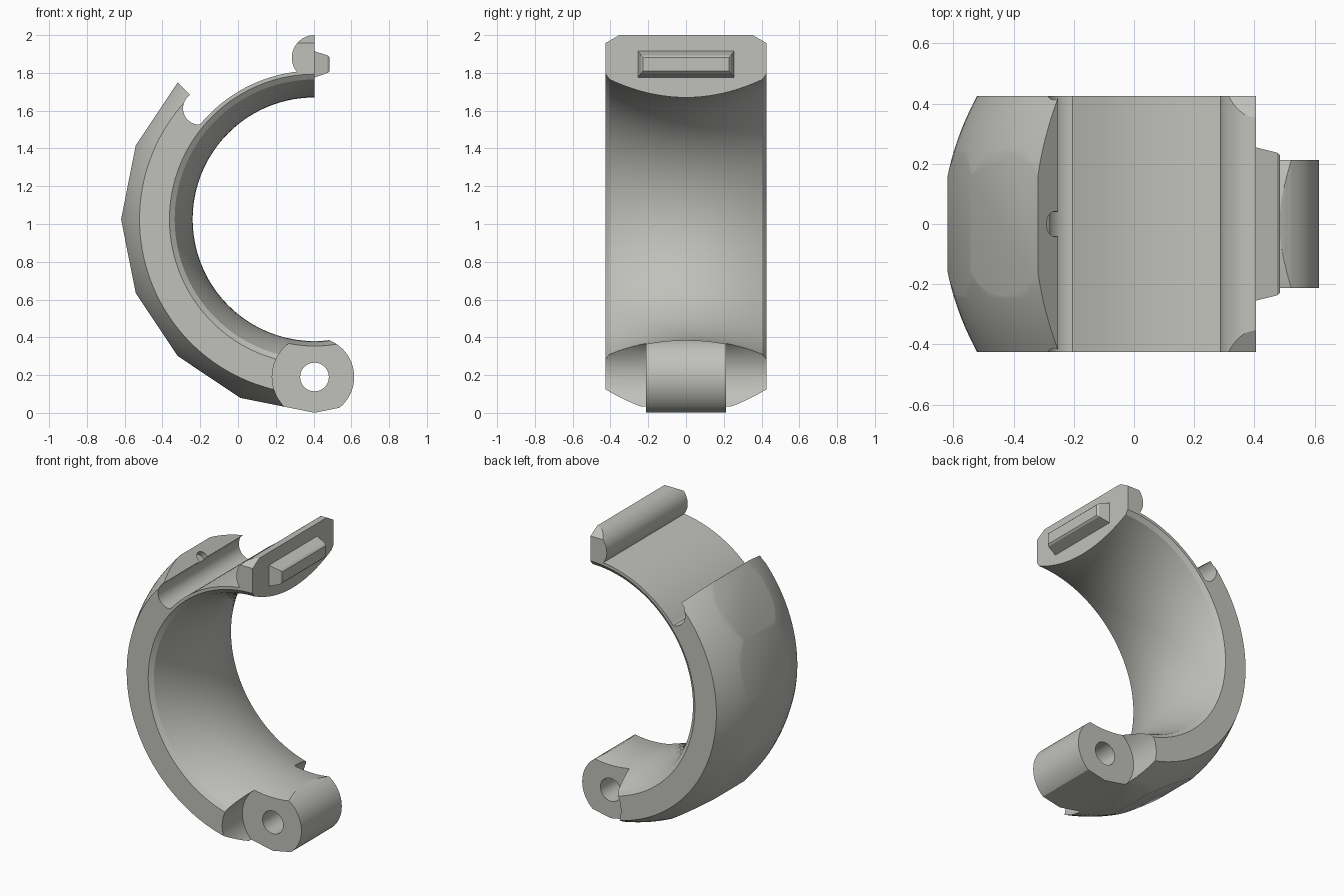
import bpy, bmesh, math

if "Cube" in bpy.data.objects:
    bpy.data.objects.remove(bpy.data.objects["Cube"])

CX, CZ, HALF = 0.405, 1.025, 0.425      # ring centre and half width
HX, HZ = 0.405, 0.19                    # hinge axis

grey = bpy.data.materials.new("light_grey")
grey.diffuse_color = (0.53, 0.53, 0.50, 1)
grey.use_nodes = True
grey.node_tree.nodes["Principled BSDF"].inputs["Base Color"].default_value = grey.diffuse_color


def make(name, rings, closed=False):
    """Skin a list of equal-sized point loops into a solid."""
    bm = bmesh.new()
    vs = [[bm.verts.new(p) for p in r] for r in rings]
    n, m = len(vs), len(vs[0])
    for i in range(n if closed else n - 1):
        a, b = vs[i], vs[(i + 1) % n]
        for j in range(m):
            k = (j + 1) % m
            bm.faces.new((a[j], a[k], b[k], b[j]))
    if not closed:
        bm.faces.new(vs[0])
        bm.faces.new(vs[-1])
    bmesh.ops.recalc_face_normals(bm, faces=bm.faces)
    me = bpy.data.meshes.new(name)
    bm.to_mesh(me)
    bm.free()
    me.materials.append(grey)
    ob = bpy.data.objects.new(name, me)
    bpy.context.collection.objects.link(ob)
    return ob


def revolve(name, section, a0, a1, n):
    """Revolve (y, radius) points about the ring axis."""
    full = a1 - a0 >= 360
    rings = []
    for i in range(n if full else n + 1):
        a = math.radians(a0 + (a1 - a0) * i / n)
        rings.append([(CX + r * math.cos(a), y, CZ + r * math.sin(a)) for y, r in section])
    return make(name, rings, full)


def prism(name, pts, lo, hi, axis="y"):
    place = (lambda a, b, c: (a, c, b)) if axis == "y" else (lambda a, b, c: (c, a, b))
    return make(name, [[place(a, b, c) for a, b in pts] for c in (lo, hi)])


def circle(x, z, r, n=48, a0=0, a1=360):
    count = n if a1 - a0 >= 360 else n + 1
    return [(x + r * math.cos(math.radians(a0 + (a1 - a0) * i / n)),
             z + r * math.sin(math.radians(a0 + (a1 - a0) * i / n))) for i in range(count)]


def boolean(ob, tool, op):
    tool.hide_render = True
    mod = ob.modifiers.new(op, "BOOLEAN")
    mod.operation, mod.solver, mod.object = op, "EXACT", tool
    bpy.context.view_layer.objects.active = ob
    bpy.ops.object.modifier_apply(modifier=mod.name)
    bpy.data.objects.remove(tool, do_unlink=True)


# Half ring with a barrel-shaped outside
ys = [-HALF + 2 * HALF * i / 24 for i in range(25)]
clamp = revolve("clamp_body", [(-HALF, 0.5)] + [(y, 1.04 - 0.63 * y * y) for y in ys] + [(HALF, 0.5)],
                90, 270, 72)

# Thin upper band
boolean(clamp, revolve("band_cutter", [(-0.6, 0.787), (-0.6, 1.4), (0.6, 1.4), (0.6, 0.787)],
                       80, 135, 40), "DIFFERENCE")

# Rounded notch under the shoulder, kept above the band surface
notch = []
for x, z in circle(-0.205, 1.612, 0.086, 40):
    d = math.hypot(x - CX, z - CZ)
    s = max(d, 0.787) / d
    notch.append((CX + (x - CX) * s, CZ + (z - CZ) * s))
boolean(clamp, prism("notch_cutter", notch, -0.6, 0.6), "DIFFERENCE")

# Small dimple in the shoulder face
u = math.sqrt(0.5)
dimple = []
for t in (-0.05, 0.035):
    dimple.append([(-0.262 - u * t - u * a, b, 1.69 - u * t + u * a)
                   for a, b in circle(0, 0, 0.042, 20)])
boolean(clamp, make("dimple_cutter", dimple), "DIFFERENCE")

# Clearance on both sides of the hinge knuckle
for s in (-1, 1):
    boolean(clamp, prism("clearance_cutter", circle(HX, HZ, 0.224),
                         *sorted((s * 0.212, s * 0.6))), "DIFFERENCE")

# Hinge knuckle
boolean(clamp, prism("knuckle", circle(HX, HZ, 0.21, 64), -0.212, 0.212), "UNION")

# Half-round bead at the upper end, with clipped corners
bead = prism("bead", circle(CX, 1.88, 0.12, 28, 90, 270), -HALF, HALF)
boolean(bead, prism("bead_trim", [(-0.5, 1.7), (0.5, 1.7), (0.5, 1.915), (0.35, 2.002),
                                  (-0.35, 2.002), (-0.5, 1.915)], 0.2, 0.5, "x"), "INTERSECT")
boolean(clamp, bead, "UNION")

# Sixteen flat facets around the outside
boolean(clamp, prism("facet_trim", circle(CX, CZ, 1.024, 16), -0.7, 0.7), "INTERSECT")

# Bore that narrows to the middle, with chamfered rims
bore = [(0.405 * i / 10, 0.645 + 0.58 * (0.405 * i / 10) ** 2) for i in range(-10, 11)]
boolean(clamp, revolve("bore_cutter", [(-0.6, 0.3), (-0.6, 0.768), (-HALF, 0.768)] + bore
                       + [(HALF, 0.768), (0.6, 0.768), (0.6, 0.3)], 0, 360, 144), "DIFFERENCE")

# Hinge pin hole
boolean(clamp, prism("pin_hole_cutter", circle(HX, HZ, 0.076, 32), -0.6, 0.6), "DIFFERENCE")

# Tapered tab on the end face
tab = make("latch_tab", [[(x, -w, lo), (x, w, lo), (x, w, hi), (x, -w, hi)] for x, w, lo, hi in (
    (0.395, 0.257, 1.772, 1.918), (0.475, 0.237, 1.80, 1.892), (0.485, 0.228, 1.81, 1.882))])

# Smooth curves, crisp facets
bpy.ops.object.select_all(action="DESELECT")
clamp.select_set(True)
bpy.context.view_layer.objects.active = clamp
bpy.ops.object.shade_smooth_by_angle(angle=math.radians(18))
